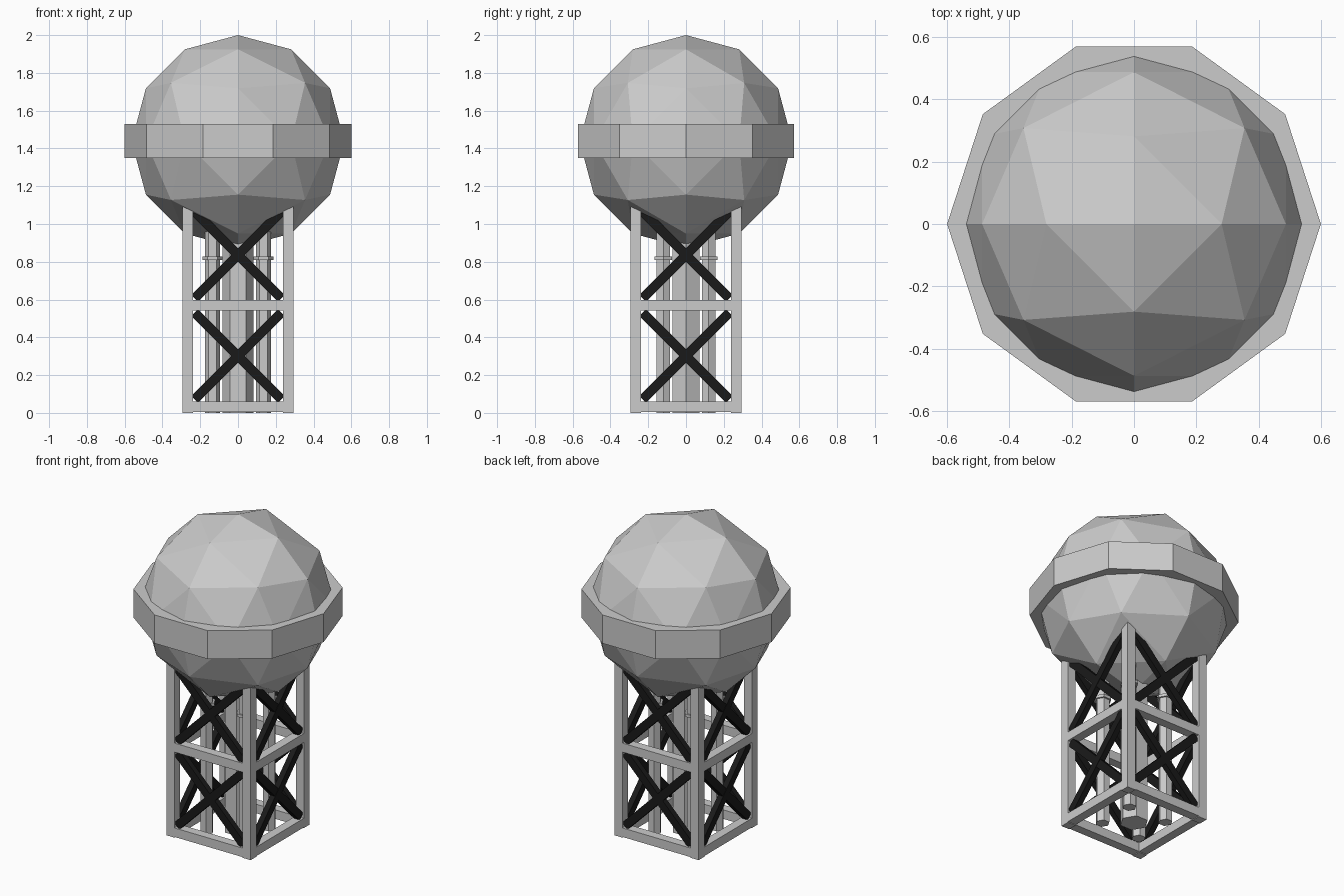
import bpy, bmesh
from math import pi, sin, cos, radians
from mathutils import Matrix, Vector
from itertools import product

if "Cube" in bpy.data.objects:
    bpy.data.objects.remove(bpy.data.objects["Cube"])

black = bpy.data.materials.new("black_steel")
black.diffuse_color = (0.01, 0.01, 0.01, 1)
black.use_nodes = True
black.node_tree.nodes["Principled BSDF"].inputs["Base Color"].default_value = black.diffuse_color


def finish(name, bm, mat=None):
    bmesh.ops.recalc_face_normals(bm, faces=bm.faces)
    me = bpy.data.meshes.new(name)
    bm.to_mesh(me)
    bm.free()
    ob = bpy.data.objects.new(name, me)
    bpy.context.collection.objects.link(ob)
    if mat:
        me.materials.append(mat)
    return ob


def box(name, center, size, rot=None, mat=None):
    bm = bmesh.new()
    m = Matrix.Translation(center) @ (rot or Matrix()) @ Matrix.Diagonal((*size, 1))
    bmesh.ops.create_cube(bm, size=1, matrix=m)
    return finish(name, bm, mat)


def prism(name, x, y, z0, z1, r, n):
    # upright n-sided prism with a corner on +x
    bm = bmesh.new()
    low, high = [[bm.verts.new((x + r * cos(2 * pi * i / n), y + r * sin(2 * pi * i / n), z))
                  for i in range(n)] for z in (z0, z1)]
    bm.faces.new(low[::-1])
    bm.faces.new(high)
    for i in range(n):
        j = (i + 1) % n
        bm.faces.new((low[i], low[j], high[j], high[i]))
    return finish(name, bm)


# Faceted spherical tank: octahedral sphere with three segments per edge
R, ZC = 0.563, 1.437
points = set()
for axis in range(3):
    for i in range(12):
        a = radians(30 * i)
        p = [0.0, R * cos(a), R * sin(a)]
        p = p[-axis:] + p[:-axis] if axis else p
        points.add(tuple(round(c, 4) + 0.0 for c in p))
for s in product((-1, 1), repeat=3):
    points.add((0.355 * s[0], 0.308 * s[1], 0.31 * s[2]))
bm = bmesh.new()
for p in sorted(points):
    bm.verts.new(Vector(p) + Vector((0, 0, ZC)))
bmesh.ops.convex_hull(bm, input=bm.verts)
finish("tank_sphere", bm)

# Ten-sided walkway band
prism("tank_band", 0, 0, 1.35, 1.53, 0.6, 10)

# Corner posts
W, C = 0.057, 0.2665
for sx, sy in product((-1, 1), repeat=2):
    box("corner_post", (sx * C, sy * C, 0.575), (W, W, 1.15))

# Beams and crossed braces on each of the four sides
for k in range(4):
    turn = Matrix.Rotation(k * pi / 2, 4, 'Z')
    for z in (0.033, 0.57):
        box("cross_beam", turn @ Vector((0, -C, z)), (2 * C - W, W, W), turn)
    for z in (0.302, 0.835):
        for s in (-1, 1):
            box("diagonal_brace", turn @ Vector((0, -C + s * 0.001, z)),
                (0.65, 0.036, 0.05), turn @ Matrix.Rotation(s * pi / 4, 4, 'Y'), black)

# Central riser and four collared pipes
prism("central_riser", 0, 0, 0.0, 1.0, 0.083, 6)
for sx, sy in product((-1, 1), repeat=2):
    x, y = sx * 0.135, sy * 0.12
    prism("side_pipe", x, y, 0.0, 1.02, 0.041, 6)
    prism("pipe_collar", x, y, 0.81, 0.828, 0.053, 6)
